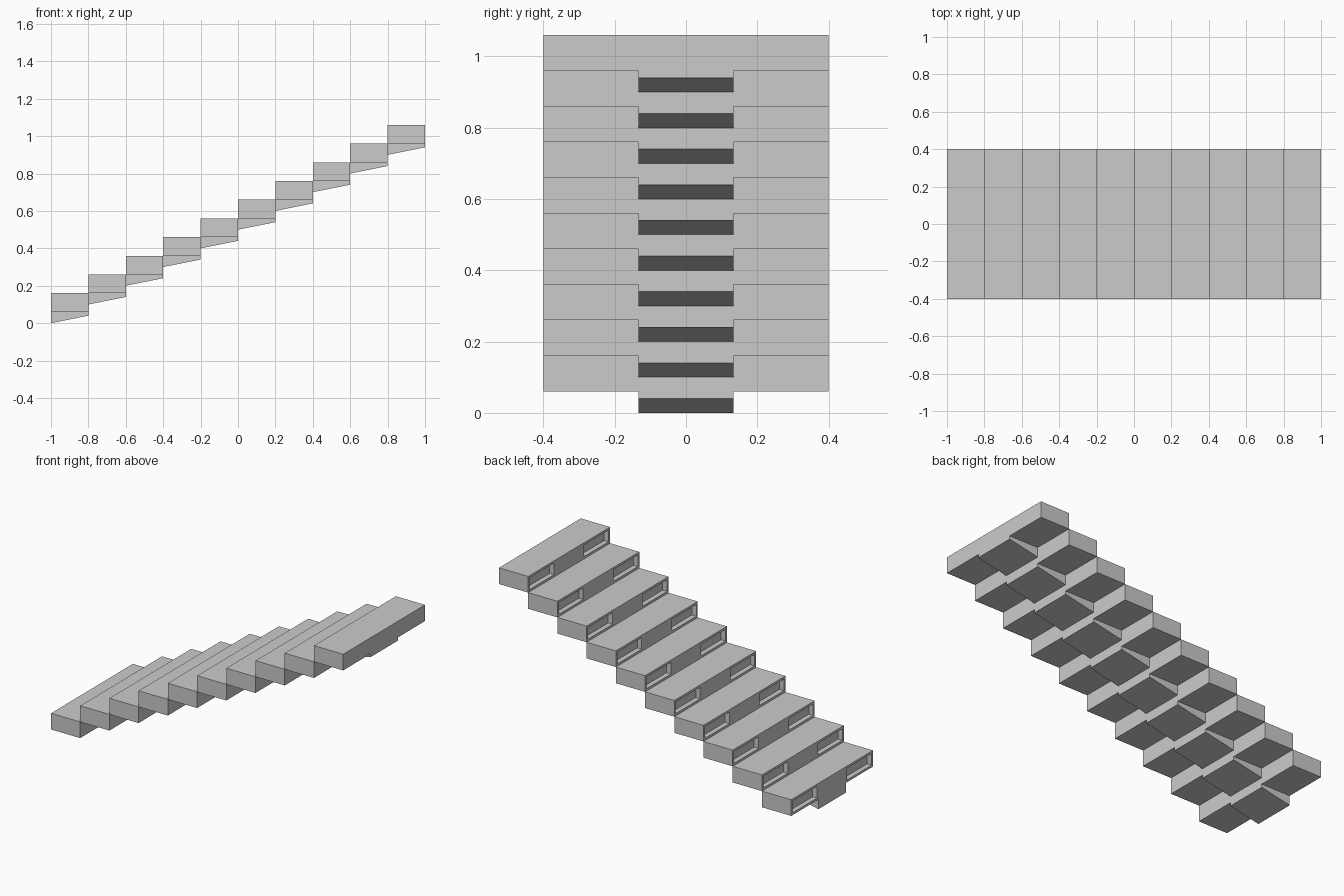
import bpy, bmesh
from mathutils import Vector

if "Cube" in bpy.data.objects:
    bpy.data.objects.remove(bpy.data.objects["Cube"])

STEPS, RUN, RISE, HALF_W = 10, 0.2, 0.1, 0.4
ys = [-HALF_W, -HALF_W / 3, HALF_W / 3, HALF_W]


def make_step(i):
    x0, z0 = -1 + RUN * i, 0.06 + RISE * i
    x1, z1 = x0 + RUN, z0 + RISE
    bm = bmesh.new()

    # Tread block: a rectangular section swept through three bays
    rings = [[bm.verts.new((x, y, z)) for x, z in
              ((x0, z0), (x1, z0), (x1, z1), (x0, z1))] for y in ys]
    bm.faces.new(rings[0])
    bm.faces.new(rings[-1])
    bottoms, risers = [], []
    for a, b in zip(rings, rings[1:]):
        for k in range(4):
            n = (k + 1) % 4
            f = bm.faces.new((a[k], a[n], b[n], b[k]))
            if k == 0:
                bottoms.append(f)
            elif k == 3:
                risers.append(f)
    bmesh.ops.recalc_face_normals(bm, faces=bm.faces[:])

    # Sloping central stringer under the tread
    low = bmesh.ops.extrude_discrete_faces(bm, faces=[bottoms[1]])["faces"][0]
    for v in low.verts:
        v.co.z -= 0.06 if v.co.x < x0 + RUN / 2 else 0.02

    # Recessed slots in the outer bays of the riser
    slots = [risers[0], risers[2]]
    bmesh.ops.inset_individual(bm, faces=slots, thickness=0.02)
    for f in bmesh.ops.extrude_discrete_faces(bm, faces=slots)["faces"]:
        bmesh.ops.translate(bm, vec=Vector((0.03, 0, 0)), verts=f.verts[:])

    bmesh.ops.recalc_face_normals(bm, faces=bm.faces[:])
    name = f"stair_step_{i + 1}"
    mesh = bpy.data.meshes.new(name)
    bm.to_mesh(mesh)
    bm.free()
    bpy.context.collection.objects.link(bpy.data.objects.new(name, mesh))


for i in range(STEPS):
    make_step(i)
